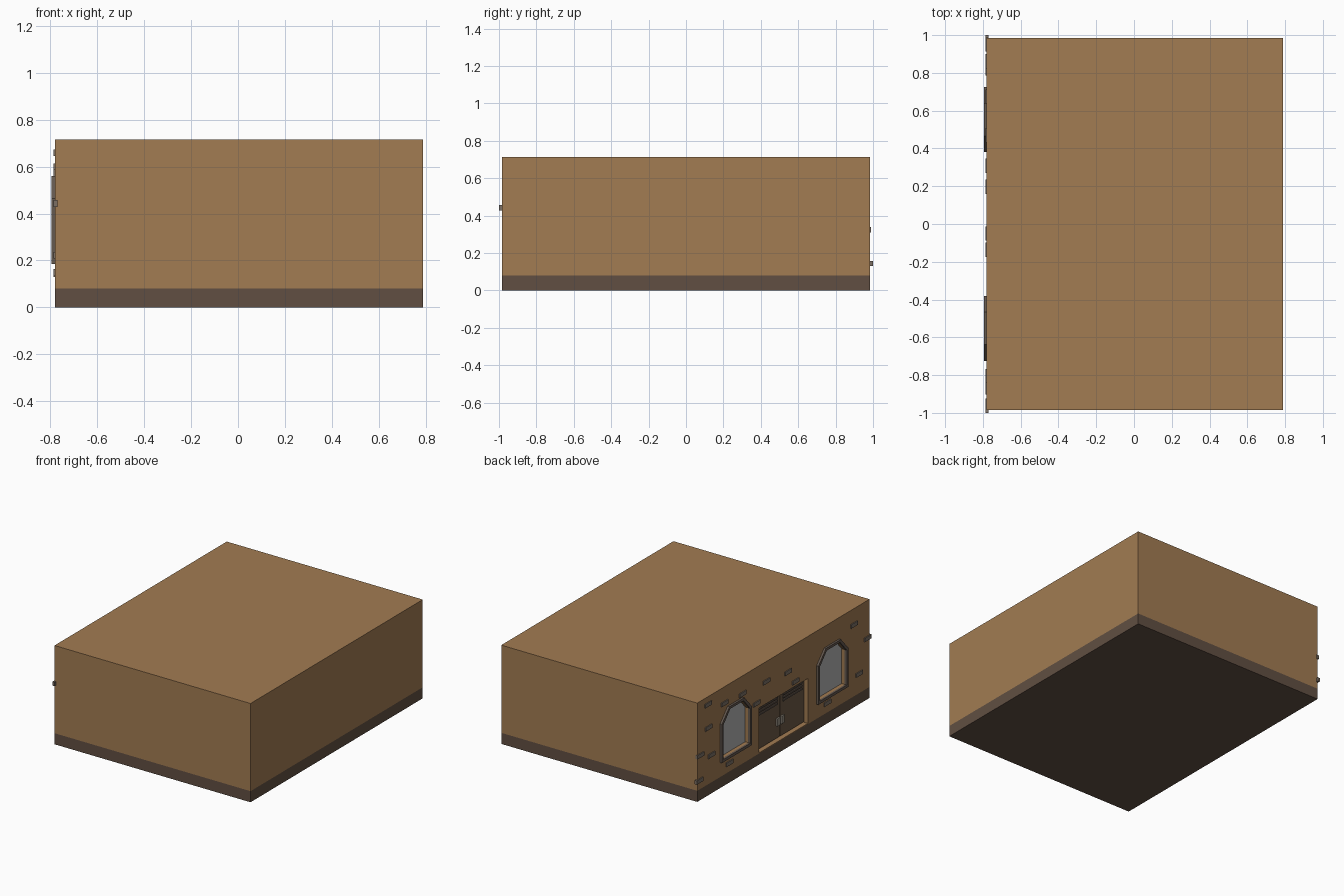
import bpy, bmesh
from math import cos, sin, pi

if "Cube" in bpy.data.objects:
    bpy.data.objects.remove(bpy.data.objects["Cube"])

FACE = -0.78      # x of the facade wall


def mat(name, r, g, b):
    m = bpy.data.materials.new(name)
    m.diffuse_color = (r, g, b, 1)
    m.use_nodes = True
    m.node_tree.nodes["Principled BSDF"].inputs["Base Color"].default_value = m.diffuse_color
    return m


WALL = mat("wall_tan", 0.36, 0.20, 0.085)
BASE = mat("base_brown", 0.12, 0.078, 0.054)
FRAME = mat("frame_dark", 0.13, 0.10, 0.08)
DOOR = mat("door_wood", 0.15, 0.10, 0.06)
BRICK = mat("brick_grey", 0.20, 0.16, 0.13)
METAL = mat("metal", 0.3, 0.27, 0.22)
GLASS = mat("glass_grey", 0.45, 0.45, 0.45)


def finish(name, bm, material):
    bmesh.ops.recalc_face_normals(bm, faces=bm.faces)
    me = bpy.data.meshes.new(name)
    bm.to_mesh(me)
    bm.free()
    ob = bpy.data.objects.new(name, me)
    bpy.context.collection.objects.link(ob)
    if material:
        me.materials.append(material)
    return ob


def box(name, x0, x1, y0, y1, z0, z1, material):
    bm = bmesh.new()
    bmesh.ops.create_cube(bm, size=1)
    for v in bm.verts:
        v.co = ((x0 + x1) / 2 + v.co.x * (x1 - x0),
                (y0 + y1) / 2 + v.co.y * (y1 - y0),
                (z0 + z1) / 2 + v.co.z * (z1 - z0))
    return finish(name, bm, material)


def arch(yc, half, z0, spring, rise):
    """Window outline in (y, z): square foot, three-sided arch head."""
    pts = [(yc - half, z0), (yc + half, z0)]
    return pts + [(yc + half * cos(i * pi / 3), spring + rise * sin(i * pi / 3))
                  for i in range(4)]


def prism(name, pts, x0, x1, material):
    bm = bmesh.new()
    f = bm.faces.new([bm.verts.new((x0, y, z)) for y, z in pts])
    g = bmesh.ops.extrude_face_region(bm, geom=[f])["geom"]
    bmesh.ops.translate(bm, vec=(x1 - x0, 0, 0),
                        verts=[v for v in g if isinstance(v, bmesh.types.BMVert)])
    return finish(name, bm, material)


def ring(name, outer, inner, x0, x1, material):
    """Frame between two matching outlines, from x0 to x1."""
    bm = bmesh.new()
    loops = [[bm.verts.new((x, y, z)) for y, z in pts]
             for pts, x in ((outer, x0), (outer, x1), (inner, x1), (inner, x0))]
    n = len(outer)
    for a, b in zip(loops, loops[1:] + loops[:1]):
        for i in range(n):
            j = (i + 1) % n
            bm.faces.new((a[i], a[j], b[j], b[i]))
    return finish(name, bm, material)


def cut(target, cutter):
    cutter.hide_render = True
    m = target.modifiers.new("cut", 'BOOLEAN')
    m.operation, m.solver, m.object = 'DIFFERENCE', 'EXACT', cutter
    bpy.context.view_layer.objects.active = target
    bpy.ops.object.modifier_apply(modifier=m.name)
    bpy.data.objects.remove(cutter)


# main block and dark plinth
box("plinth", FACE, 0.79, -0.985, 0.985, 0, 0.08, BASE)
walls = box("walls", FACE, 0.79, -0.985, 0.985, 0.08, 0.715, WALL)

# arched windows
for side, tag in ((1, "left"), (-1, "right")):
    yc = side * 0.552
    outer = arch(yc, 0.172, 0.185, 0.465, 0.11)
    inner = arch(yc, 0.152, 0.205, 0.457, 0.098)
    cut(walls, prism("window_cutter", inner, FACE - 0.05, FACE + 0.03, None))
    ring("window_frame_" + tag, outer, inner, FACE - 0.015, FACE + 0.002, FRAME)
    prism("window_glass_" + tag, inner, FACE + 0.026, FACE + 0.035, GLASS)

# recessed double door
cut(walls, box("door_cutter", FACE - 0.05, FACE + 0.045, -0.28, 0.28, 0.085, 0.41, None))
dx = FACE + 0.03
for s, tag in ((1, "left"), (-1, "right")):
    def span(a, b):
        return min(s * a, s * b), max(s * a, s * b)
    box("door_leaf_" + tag, dx, FACE + 0.05, *span(0.003, 0.278), 0.09, 0.408, DOOR)
    for k in range(3):
        z = 0.335 + k * 0.022
        box(f"door_slat_{tag}_{k}", dx - 0.008, dx + 0.002, *span(0.03, 0.25), z, z + 0.011, FRAME)
    box("door_handle_" + tag, dx - 0.012, dx + 0.002, *span(0.008, 0.04), 0.18, 0.235, METAL)

# scattered bricks standing out of the facade (y, z)
bricks = [(0.862, 0.66), (0.86, 0.49), (0.675, 0.597), (0.47, 0.585),
          (0.308, 0.455), (0.197, 0.572), (-0.05, 0.545), (-0.137, 0.445),
          (0.952, 0.325), (0.825, 0.28), (0.962, 0.145), (0.62, 0.143),
          (-0.805, 0.60), (-0.962, 0.443), (-0.865, 0.222), (-0.50, 0.15)]
for i, (y, z) in enumerate(bricks):
    box(f"brick_{i}", FACE - 0.007, FACE + 0.01, y - 0.038, y + 0.038,
        z - 0.014, z + 0.014, BRICK)
